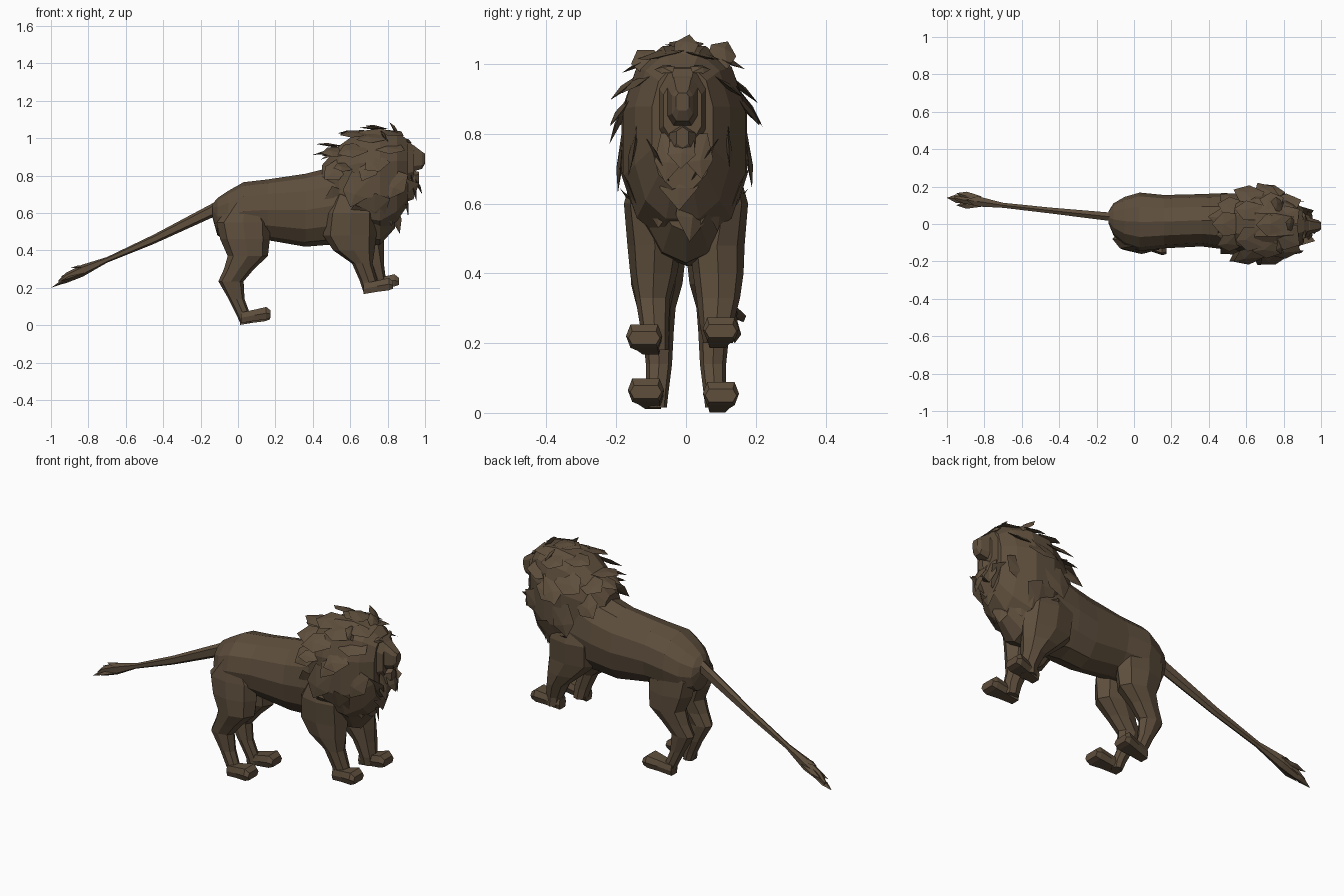
import bpy, bmesh, math, random
from mathutils import Vector

random.seed(4)
fur = bpy.data.materials.new("brown fur")
fur.diffuse_color = (0.112, 0.077, 0.046, 1)


def finish(name, bm):
    bmesh.ops.recalc_face_normals(bm, faces=bm.faces)
    me = bpy.data.meshes.new(name)
    bm.to_mesh(me)
    bm.free()
    me.materials.append(fur)
    ob = bpy.data.objects.new(name, me)
    bpy.context.collection.objects.link(ob)
    return ob


def ring_point(s, a, axis, power=0.8):
    """Point at angle a on a rounded section (pos, u0, u1, v0, v1)."""
    p, u0, u1, v0, v1 = s
    c, d = math.cos(a), math.sin(a)
    c = math.copysign(abs(c) ** power, c)
    d = math.copysign(abs(d) ** power, d)
    u = (u0 + u1) / 2 + c * (u1 - u0) / 2
    v = (v0 + v1) / 2 + d * (v1 - v0) / 2
    # axis x: u is y, v is z;  axis z: u is x, v is y
    return Vector((p, u, v)) if axis == "x" else Vector((u, v, p))


def loft(name, sections, axis="x", n=10, power=0.8, shift=0.5):
    bm = bmesh.new()
    rings = [[bm.verts.new(ring_point(s, 2 * math.pi * (i + shift) / n, axis, power))
              for i in range(n)] for s in sections]
    for a, b in zip(rings, rings[1:]):
        for i in range(n):
            j = (i + 1) % n
            bm.faces.new((a[i], a[j], b[j], b[i]))
    bm.faces.new(rings[0])
    bm.faces.new(rings[-1])
    return finish(name, bm)


def add_lock(bm, base, tip, normal, width, thick=0.01):
    """Pointed tuft of hair: a ridged kite from base to tip."""
    d = tip - base
    side = d.cross(normal).normalized() * width / 2
    mid = base + d * 0.6
    p = [base - side * 0.8, base + side * 0.8, mid + side, tip, mid - side,
         mid + normal * thick, base + d * 0.4 - normal * thick]
    v = [bm.verts.new(q) for q in p]
    for i in range(5):
        bm.faces.new((v[i], v[(i + 1) % 5], v[5]))
        bm.faces.new((v[(i + 1) % 5], v[i], v[6]))


# Trunk: x, y range, z range
loft("body", [(-0.135, 0.00, 0.07, 0.57, 0.65), (-0.11, -0.06, 0.11, 0.48, 0.68),
              (-0.05, -0.115, 0.145, 0.45, 0.72),
              (0.03, -0.145, 0.168, 0.455, 0.765), (0.16, -0.13, 0.155, 0.455, 0.78),
              (0.36, -0.12, 0.16, 0.42, 0.81), (0.48, -0.135, 0.165, 0.43, 0.84),
              (0.64, -0.15, 0.16, 0.42, 0.92), (0.76, -0.13, 0.13, 0.43, 0.90),
              (0.84, -0.08, 0.08, 0.52, 0.80)], n=12, power=0.95, shift=0)

# Mane volume
mane = [(0.45, -0.07, 0.08, 0.66, 0.86), (0.54, -0.14, 0.14, 0.58, 0.965),
        (0.65, -0.19, 0.18, 0.51, 1.045), (0.76, -0.185, 0.175, 0.49, 1.06),
        (0.85, -0.15, 0.13, 0.55, 1.04), (0.91, -0.10, 0.08, 0.64, 0.995)]
loft("mane", mane, n=12)

# Head, muzzle and jaw
loft("head", [(0.80, -0.11, 0.09, 0.74, 1.04), (0.90, -0.085, 0.065, 0.74, 1.005),
              (0.94, -0.068, 0.048, 0.77, 0.965)], n=8)
loft("muzzle", [(0.86, -0.06, 0.04, 0.81, 1.0), (0.94, -0.055, 0.035, 0.82, 0.965),
                (0.985, -0.042, 0.022, 0.835, 0.93), (1.0, -0.03, 0.01, 0.865, 0.918)],
     n=8, power=0.6)
loft("jaw", [(0.86, -0.07, 0.05, 0.70, 0.83), (0.945, -0.05, 0.03, 0.72, 0.825),
             (0.968, -0.03, 0.01, 0.76, 0.82)], n=6)
bm = bmesh.new()
for s in (-1, 1):
    add_lock(bm, Vector((0.92, -0.01 + 0.025 * s, 0.985)),
             Vector((0.90, -0.01 + 0.08 * s, 0.985)), Vector((0.8, 0, 0.6)), 0.03)
finish("brows", bm)

# Broad flat mane locks in overlapping rows, swept back on top and hanging at the sides
bm = bmesh.new()
for k, s in enumerate(mane[1:], 1):
    count = 10
    centre = Vector((s[0], (s[1] + s[2]) / 2, (s[3] + s[4]) / 2))
    for i in range(count):
        a = 2 * math.pi * (i + 0.5 * (k % 2)) / count
        base = ring_point(s, a, "x")
        out = (base - centre).normalized()
        if out.z < -0.8 or (k == 5 and out.z > 0.6):
            continue
        up = max(out.z, 0)
        flow = Vector((-0.3 - 0.8 * up, 0.15 * out.y, -0.9 + 0.5 * up))
        flow = (flow - out * flow.dot(out) * 0.9).normalized()
        length = random.uniform(0.11, 0.16) * (1 - 0.2 * up)
        add_lock(bm, base - flow * 0.03 - out * 0.008,
                 base + flow * length + out * random.uniform(-0.012, 0.014),
                 out, random.uniform(0.10, 0.14))
finish("mane_locks", bm)

# Loose tufts: nape, crown, cheeks, beard and chest (base, tip, width)
bm = bmesh.new()
for b, t, w in [((0.56, 0.02, 0.94), (0.395, 0.04, 0.91), 0.11),
                ((0.58, -0.05, 0.95), (0.44, -0.06, 0.885), 0.10),
                ((0.60, -0.15, 0.85), (0.51, -0.20, 0.84), 0.07),
                ((0.74, 0.13, 0.95), (0.66, 0.22, 0.82), 0.11),
                ((0.74, -0.16, 0.91), (0.66, -0.22, 0.77), 0.11),
                ((0.86, -0.01, 1.02), (0.81, 0.01, 1.085), 0.07),
                ((0.80, 0.09, 1.00), (0.73, 0.12, 1.065), 0.08),
                ((0.80, -0.10, 0.99), (0.76, -0.14, 1.04), 0.08),
                ((0.80, 0.0, 1.05), (0.68, 0.0, 1.068), 0.10),
                ((0.94, -0.01, 0.80), (0.985, -0.015, 0.70), 0.08),
                ((0.93, -0.04, 0.80), (0.955, -0.06, 0.66), 0.08),
                ((0.93, 0.03, 0.80), (0.955, 0.045, 0.67), 0.08),
                ((0.89, -0.02, 0.74), (0.91, -0.02, 0.58), 0.11),
                ((0.83, 0.02, 0.66), (0.865, 0.01, 0.49), 0.10),
                ((0.82, -0.07, 0.66), (0.82, -0.08, 0.53), 0.09),
                ((0.80, 0.09, 0.66), (0.79, 0.09, 0.52), 0.09)]:
    b, t = Vector(b), Vector(t)
    out = b - Vector((0.74, -0.005, 0.80))
    out -= (t - b) * (out.dot(t - b) / (t - b).length_squared)
    add_lock(bm, b, t, out.normalized(), w)
finish("loose_tufts", bm)

# Front legs: height, x range, y range
loft("right_front_leg", [(0.70, 0.52, 0.70, -0.15, -0.06), (0.60, 0.47, 0.74, -0.178, -0.04),
                         (0.48, 0.455, 0.74, -0.168, -0.01), (0.40, 0.51, 0.73, -0.16, -0.025),
                         (0.33, 0.61, 0.72, -0.145, -0.045), (0.24, 0.65, 0.745, -0.13, -0.05),
                         (0.18, 0.67, 0.75, -0.125, -0.05)], "z", 8, 0.9, 0)
loft("left_front_leg", [(0.70, 0.54, 0.72, 0.06, 0.15), (0.60, 0.48, 0.77, 0.04, 0.178),
                        (0.48, 0.49, 0.78, 0.01, 0.168), (0.40, 0.58, 0.78, 0.02, 0.165),
                        (0.33, 0.66, 0.78, 0.03, 0.155), (0.25, 0.70, 0.79, 0.04, 0.135),
                        (0.20, 0.71, 0.79, 0.05, 0.135)], "z", 8, 0.9, 0)

# Hind legs, nearly mirrored
for name, s in (("right", -1), ("left", 1)):
    rows = [(0.66, -0.02, 0.10, 0.05, 0.13), (0.55, -0.115, 0.17, 0.01, 0.15),
            (0.46, -0.095, 0.17, 0.0, 0.16), (0.37, -0.055, 0.16, 0.01, 0.158),
            (0.30, -0.075, 0.085, 0.03, 0.14), (0.235, -0.105, 0.03, 0.035, 0.125),
            (0.14, -0.05, 0.035, 0.04, 0.115), (0.06, -0.01, 0.065, 0.05, 0.115),
            (0.015, 0.01, 0.07, 0.055, 0.11)]
    rows = [(z, a, b, *sorted((s * c, s * d))) for z, a, b, c, d in rows]
    loft(name + "_hind_leg", rows, "z", 8, 0.95, 0)

# Paws: heel start x, centre y, sole height, splay
for name, x, y, z, splay in (("right_front", 0.67, -0.10, 0.165, -0.02),
                             ("left_front", 0.70, 0.09, 0.185, 0.01),
                             ("right_hind", 0.015, -0.095, 0.01, -0.02),
                             ("left_hind", 0.01, 0.09, 0.0, 0.01)):
    length = 0.16
    loft(name + "_paw", [(x, y - 0.03, y + 0.03, z, z + 0.06),
                         (x + 0.45 * length, y - 0.04 + splay / 2, y + 0.04 + splay / 2,
                          z + 0.012, z + 0.075),
                         (x + 0.85 * length, y - 0.052 + splay, y + 0.052 + splay,
                          z + 0.02, z + 0.09),
                         (x + length, y - 0.045 + splay, y + 0.045 + splay,
                          z + 0.03, z + 0.07)], n=6, power=0.4, shift=0)

# Tail and its tuft
loft("tail", [(-0.08, 0.01, 0.07, 0.60, 0.68), (-0.14, 0.015, 0.065, 0.575, 0.65),
              (-0.45, 0.055, 0.09, 0.435, 0.485), (-0.70, 0.085, 0.115, 0.335, 0.365),
              (-0.83, 0.09, 0.15, 0.26, 0.325), (-0.92, 0.11, 0.15, 0.225, 0.28),
              (-0.96, 0.13, 0.15, 0.215, 0.24)], n=6)
bm = bmesh.new()
for b, t in [((-0.82, 0.13, 0.30), (-0.95, 0.165, 0.26)), ((-0.82, 0.11, 0.28), (-0.95, 0.10, 0.235)),
             ((-0.88, 0.13, 0.26), (-1.0, 0.14, 0.20)), ((-0.78, 0.11, 0.32), (-0.90, 0.13, 0.305))]:
    add_lock(bm, Vector(b), Vector(t), Vector((-0.4, 0, 0.9)), 0.045)
finish("tail_tuft", bm)
